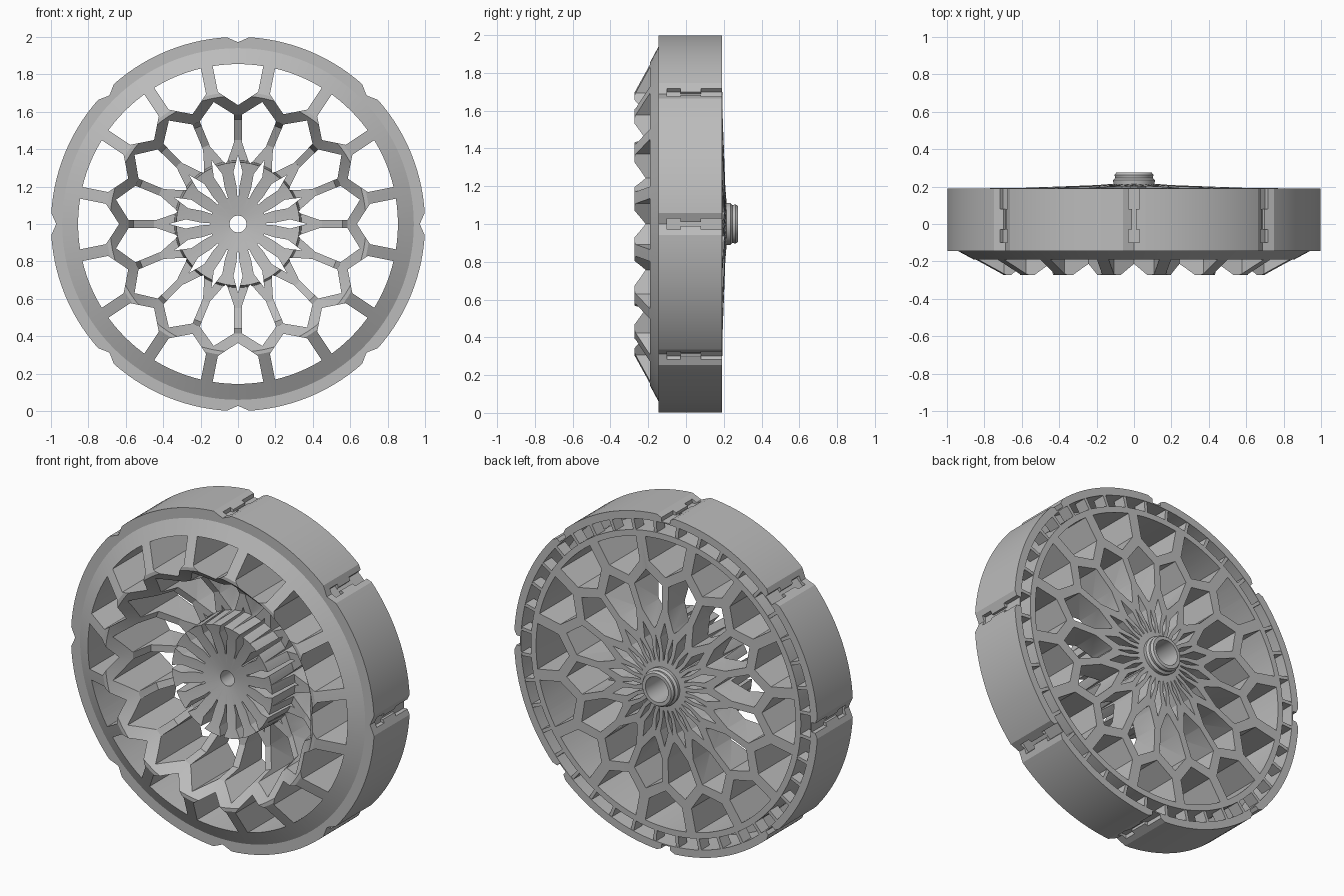
import bpy, bmesh
from math import sin, cos, pi, radians

cube = bpy.data.objects.get("Cube")
if cube:
    bpy.data.objects.remove(cube)

grey = bpy.data.materials.new("plain grey")
grey.use_nodes = True
grey.diffuse_color = (0.5, 0.5, 0.5, 1)
grey.node_tree.nodes["Principled BSDF"].inputs["Base Color"].default_value = (0.5, 0.5, 0.5, 1)


def polar(r, a, y):
    """Point at radius r and clockwise angle a around the axle."""
    return (r * sin(a), y, 1 + r * cos(a))


def make_object(name, bm):
    bmesh.ops.recalc_face_normals(bm, faces=bm.faces)
    mesh = bpy.data.meshes.new(name)
    bm.to_mesh(mesh)
    bm.free()
    mesh.materials.append(grey)
    obj = bpy.data.objects.new(name, mesh)
    bpy.context.collection.objects.link(obj)
    return obj


def revolve(name, profile, steps):
    bm = bmesh.new()
    rings = [[bm.verts.new(polar(r, 2 * pi * i / steps, y)) for r, y in profile]
             for i in range(steps)]
    n = len(profile)
    for i in range(steps):
        a, b = rings[i], rings[(i + 1) % steps]
        for j in range(n):
            k = (j + 1) % n
            bm.faces.new((a[j], a[k], b[k], b[j]))
    return make_object(name, bm)


def add_prism(bm, outline, turn, y0, y1):
    """Extrude a polar outline (radius, degrees) along the axle."""
    ends = [[bm.verts.new(polar(r, radians(d) + turn, y)) for r, d in outline]
            for y in (y0, y1)]
    n = len(outline)
    for end in ends:
        bm.faces.new(end)
    for j in range(n):
        k = (j + 1) % n
        bm.faces.new((ends[0][j], ends[0][k], ends[1][k], ends[1][j]))


def mirrored(half):
    """Complete a half outline across its own radial centre line."""
    return half + [(r, -d) for r, d in reversed(half) if d]


def ring_of(name, parts, count):
    bm = bmesh.new()
    for outline, offset, y0, y1 in parts:
        for i in range(count):
            add_prism(bm, outline, 2 * pi * (i + offset) / count, y0, y1)
    return make_object(name, bm)


def cut(target, cutter):
    cutter.hide_render = True
    mod = target.modifiers.new("cut", "BOOLEAN")
    mod.operation, mod.solver, mod.object = "DIFFERENCE", "EXACT", cutter
    bpy.context.view_layer.objects.active = target
    bpy.ops.object.modifier_apply(modifier=mod.name)
    bpy.data.objects.remove(cutter)


# Wheel body: hub dish, sunken spokes, raised crown, rim, rear channel, hub collar
wheel = revolve("wheel_body", [
    (.045, -.10), (.2, -.12), (.33, -.15), (.34, .05), (.45, .04), (.56, -.02),
    (.585, -.155), (.685, -.272), (.705, -.272), (.94, -.145), (1, -.145),
    (1, .19), (.955, .19), (.955, -.05), (.89, -.05), (.89, .19), (.6, .193),
    (.2, .208), (.11, .215), (.112, .235), (.1, .245), (.104, .262),
    (.095, .275), (.075, .275), (.075, 0), (.045, 0)], 128)

# Lattice openings: outer cells, petal cells, hub slots and blind rear slots
outer_cell = mirrored([(.635, 0), (.715, 8.7), (.855, 9.1), (.855, 6), (.855, 3), (.855, 0)])
petal_cell = mirrored([(.33, 0), (.345, 2.2), (.44, 8.6), (.585, 9.2), (.665, 0)])
hub_slot = mirrored([(.15, 1.5), (.20, 2.2), (.28, 5), (.37, 0)])
rear_slot = mirrored([(.14, 0), (.20, 3.2), (.29, 0)])
cut(wheel, ring_of("lattice_cutter", [
    (outer_cell, 0, -.5, .5), (petal_cell, .5, -.5, .5),
    (hub_slot, 0, -.5, .5), (rear_slot, .5, .02, .5)], 16))

# Eight tread joints: shallow vee, wider pockets at both ends, narrow middle gap
vee = mirrored([(.972, 0), (1.01, 4.5), (1.1, 4.5)])
pocket = mirrored([(.962, 1.7), (1.1, 1.7)])
gap = mirrored([(.962, .6), (1.1, .6)])
cut(wheel, ring_of("vee_cutter", [(vee, 0, -.4, .4)], 8))
cut(wheel, ring_of("pocket_cutter", [(pocket, 0, -.10, -.03), (pocket, 0, .08, .4)], 8))
cut(wheel, ring_of("gap_cutter", [(gap, 0, -.05, .1)], 8))

# Ribs bridging the rear channel
rib = mirrored([(.885, .6), (.96, .6)])
ribs = ring_of("channel_ribs", [(rib, .5, .11, .187)], 40)

# Smooth the turned surfaces, keep cut edges crisp
bpy.ops.object.select_all(action="DESELECT")
wheel.select_set(True)
bpy.context.view_layer.objects.active = wheel
bpy.ops.object.shade_smooth_by_angle(angle=radians(20))
